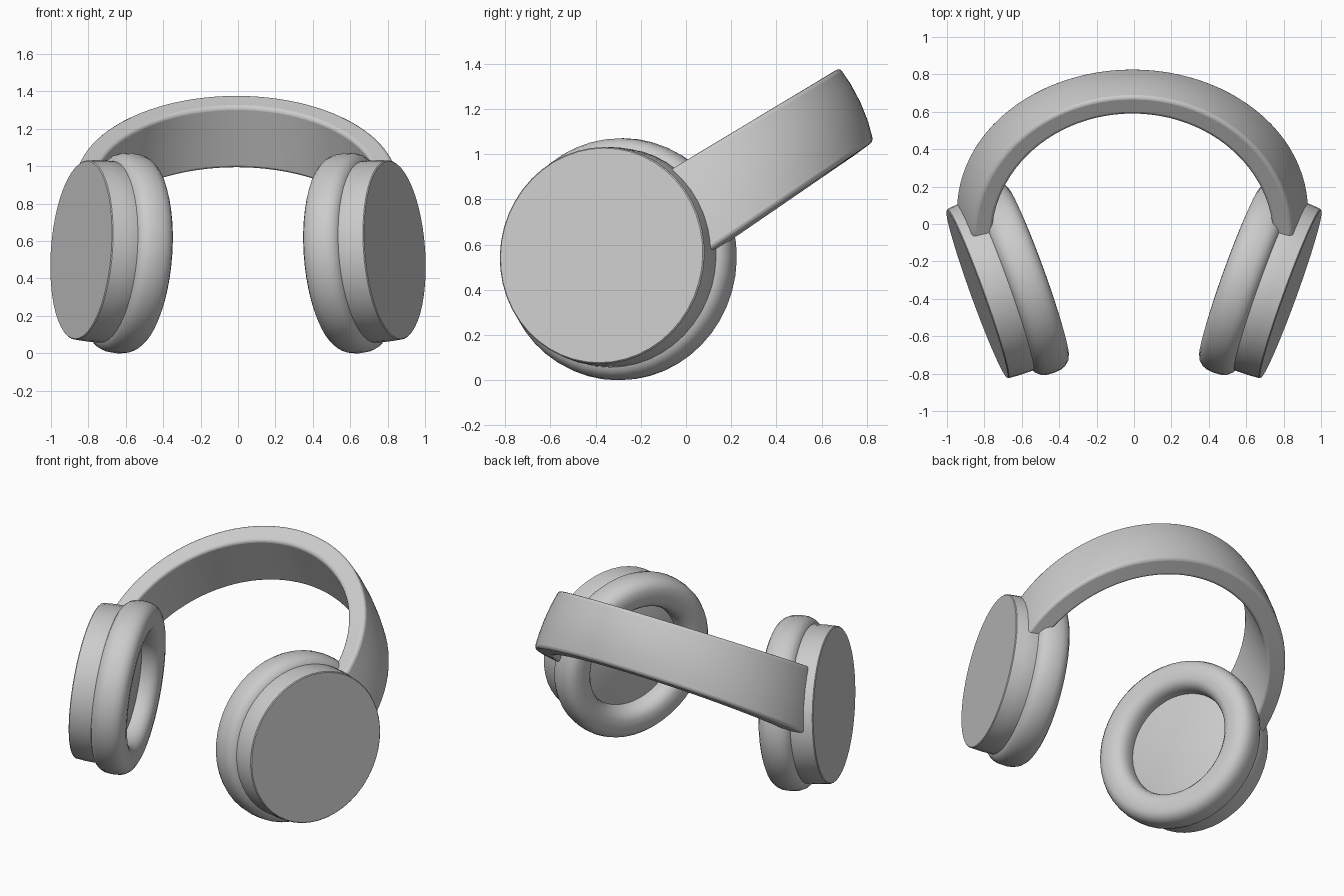
import bpy, bmesh, math
from mathutils import Vector

if "Cube" in bpy.data.objects:
    bpy.data.objects.remove(bpy.data.objects["Cube"])

# Ear cup frame: outward axis, and the two directions across the disc
AXIS = Vector((0.94, -0.34, 0.07)).normalized()
ACROSS = Vector((0.34, 0.94, 0)).normalized()
UP = AXIS.cross(ACROSS).normalized()
BASE = ACROSS * -0.066 + Vector((0, 0, 0.488))


def finish(name, bm, angle, mirror=False, bevel=0):
    bmesh.ops.remove_doubles(bm, verts=bm.verts, dist=0.0001)
    bmesh.ops.recalc_face_normals(bm, faces=bm.faces)
    mesh = bpy.data.meshes.new(name)
    bm.to_mesh(mesh)
    bm.free()
    ob = bpy.data.objects.new(name, mesh)
    bpy.context.collection.objects.link(ob)
    bpy.ops.object.select_all(action='DESELECT')
    ob.select_set(True)
    bpy.context.view_layer.objects.active = ob
    bpy.ops.object.shade_smooth_by_angle(angle=math.radians(angle))
    if bevel:
        mod = ob.modifiers.new("soft_edges", 'BEVEL')
        mod.width, mod.segments = bevel, 3
        mod.limit_method, mod.angle_limit = 'ANGLE', math.radians(45)
    if mirror:
        mod = ob.modifiers.new("other_side", 'MIRROR')
        mod.use_mirror_merge = False
    return ob


def skin(bm, rings, close_rings):
    """Join matching rings of points with quads."""
    rows = [[bm.verts.new(p) for p in ring] for ring in rings]
    n = len(rows[0])
    pairs = list(zip(rows, rows[1:]))
    if close_rings:
        pairs.append((rows[-1], rows[0]))
    for a, b in pairs:
        for i in range(n):
            j = (i + 1) % n
            bm.faces.new((a[i], a[j], b[j], b[i]))
    return rows


def lathe(name, profile, angle, closed, sides=48):
    """Turn (radius, distance along axis) points around the ear cup axis."""
    bm = bmesh.new()
    rings = []
    for r, d in profile:
        rings.append([BASE + AXIS * d + r * (math.cos(t) * ACROSS + math.sin(t) * UP)
                      for t in (2 * math.pi * k / sides for k in range(sides))])
    rows = skin(bm, rings, closed)
    if not closed:
        bm.faces.new(rows[0])
        bm.faces.new(rows[-1])
    return finish(name, bm, angle, mirror=True)


# Hard shell of the ear cups, with the flat floor seen through the cushion
lathe("ear_cup_shell", [(0.40, 0.685), (0.47, 0.72), (0.487, 0.77), (0.486, 0.85),
                        (0.481, 0.913), (0.476, 0.918)], 35, False)

# Soft ring cushions: a rounded, slightly square section
cushion = []
for k in range(20):
    t = 2 * math.pi * k / 20
    c, s = math.cos(t), math.sin(t)
    cushion.append((0.438 + 0.099 * math.copysign(abs(c) ** 0.75, c),
                    0.675 + 0.107 * math.copysign(abs(s) ** 0.8, s)))
lathe("ear_cushion", cushion, 60, True)

# Headband: four edge lines, each half an ellipse lying in its own tilted plane
# (half width, start y, depth in y, z at y = 0, slope of z over y)
EDGES = [(0.855, -0.08, 0.76, 0.975, 0.60),   # upper outer
         (0.750, -0.08, 0.665, 0.960, 0.61),  # upper inner
         (0.825, 0.06, 0.675, 0.480, 0.69),   # lower inner
         (0.940, 0.08, 0.75, 0.505, 0.665)]   # lower outer
BULGE, SHIFT = 0.02, -0.008
STEPS = 48
bm = bmesh.new()
sections = []
for k in range(STEPS + 1):
    t = math.pi * k / STEPS
    ring = []
    for a, y0, b, z0, slope in EDGES:
        y = y0 + b * math.sin(t)
        ring.append(Vector((a * math.cos(t) + SHIFT, y, z0 + slope * y)))
    # gently rounded outer face
    out = Vector((0.6 * math.cos(t), 0.9 * math.sin(t), 0.4 * math.sin(t))) * BULGE
    for f, h in ((0.25, 0.75), (0.5, 1.0), (0.75, 0.75)):
        ring.append(ring[3].lerp(ring[0], f) + out * h)
    sections.append(ring)
rows = skin(bm, sections, False)
bm.faces.new(rows[0])
bm.faces.new(rows[-1])
finish("headband", bm, 50, bevel=0.018)
